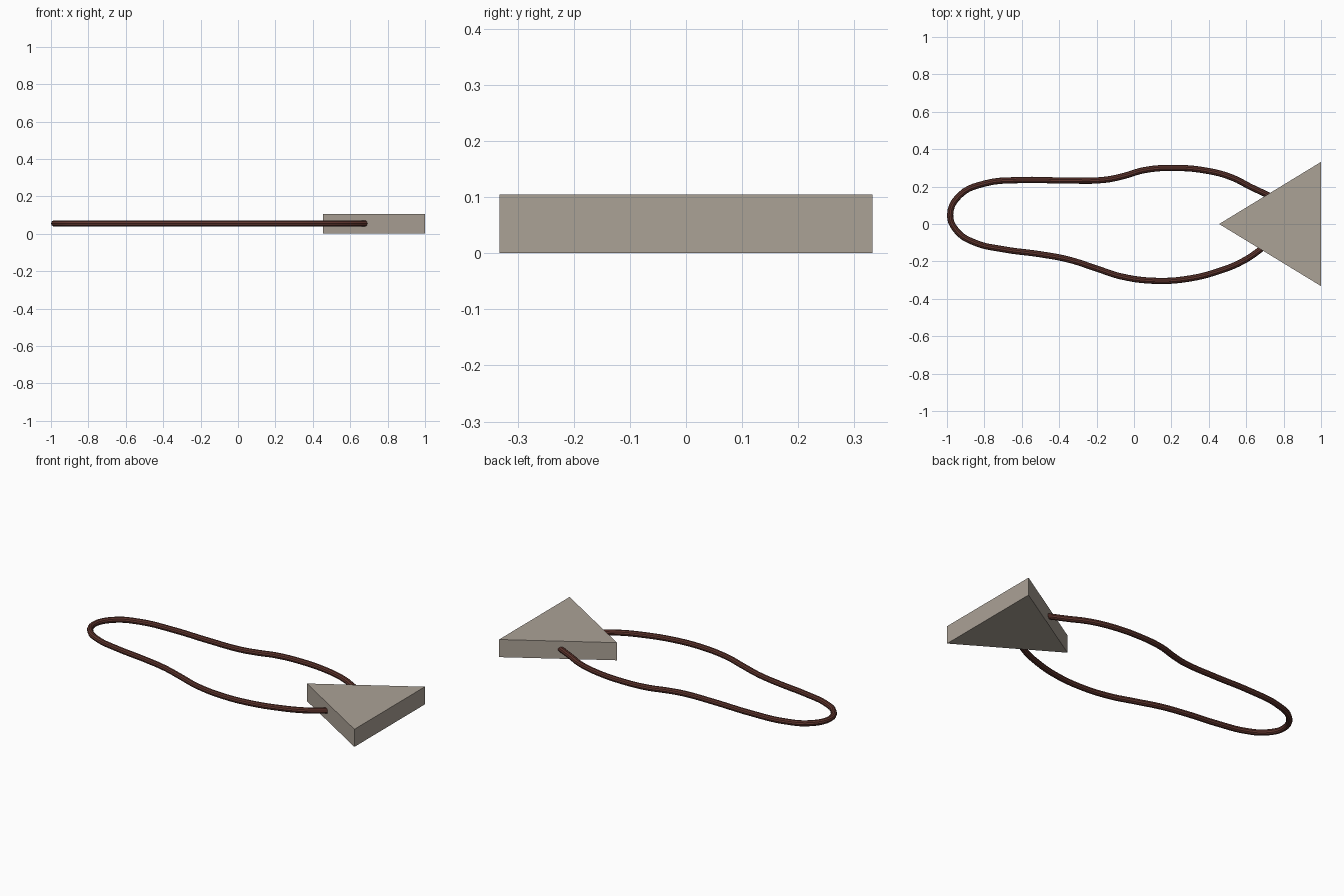
import bpy, bmesh

if "Cube" in bpy.data.objects:
    bpy.data.objects.remove(bpy.data.objects["Cube"])


def material(name, rgb):
    m = bpy.data.materials.new(name)
    m.diffuse_color = (*rgb, 1)
    m.use_nodes = True
    m.node_tree.nodes["Principled BSDF"].inputs["Base Color"].default_value = m.diffuse_color
    return m


stone = material("warm grey stone", (0.41, 0.36, 0.305))
leather = material("dark red brown cord", (0.115, 0.036, 0.027))

# Triangular pendant block
H = 0.105
bm = bmesh.new()
corners = [(0.455, 0), (1.0, -0.332), (1.0, 0.332)]
base = bm.faces.new([bm.verts.new((x, y, 0)) for x, y in corners])
res = bmesh.ops.extrude_face_region(bm, geom=[base])
top = [g for g in res["geom"] if isinstance(g, bmesh.types.BMVert)]
bmesh.ops.translate(bm, verts=top, vec=(0, 0, H))
bmesh.ops.recalc_face_normals(bm, faces=bm.faces)
mesh = bpy.data.meshes.new("pendant_block")
bm.to_mesh(mesh)
bm.free()
block = bpy.data.objects.new("pendant_block", mesh)
mesh.materials.append(stone)
bpy.context.collection.objects.link(block)

# Cord lying in a loop, both ends sunk into the block
path = [(0.77, 0.125), (0.71, 0.157), (0.62, 0.20), (0.53, 0.246), (0.4, 0.283),
        (0.2, 0.30), (0.05, 0.287), (-0.05, 0.258), (-0.15, 0.237),
        (-0.35, 0.232), (-0.6, 0.235), (-0.8, 0.216), (-0.93, 0.155),
        (-0.983, 0.05), (-0.945, -0.04), (-0.85, -0.10), (-0.7, -0.135),
        (-0.5, -0.162), (-0.35, -0.19), (-0.2, -0.238), (-0.07, -0.28),
        (0.12, -0.304), (0.3, -0.291), (0.45, -0.253), (0.58, -0.20),
        (0.69, -0.125), (0.74, -0.08)]
curve = bpy.data.curves.new("cord", "CURVE")
curve.dimensions = "3D"
curve.bevel_depth = 0.0165
curve.bevel_resolution = 3
curve.resolution_u = 5
curve.use_fill_caps = True
spline = curve.splines.new("BEZIER")
spline.bezier_points.add(len(path) - 1)
for p, (x, y) in zip(spline.bezier_points, path):
    p.co = (x, y, 0.055)
    p.handle_left_type = p.handle_right_type = "AUTO"
cord = bpy.data.objects.new("cord", curve)
curve.materials.append(leather)
bpy.context.collection.objects.link(cord)

# Turn the cord into a smooth mesh
bpy.context.view_layer.objects.active = cord
cord.select_set(True)
bpy.ops.object.convert(target="MESH")
bpy.ops.object.shade_smooth_by_angle()
